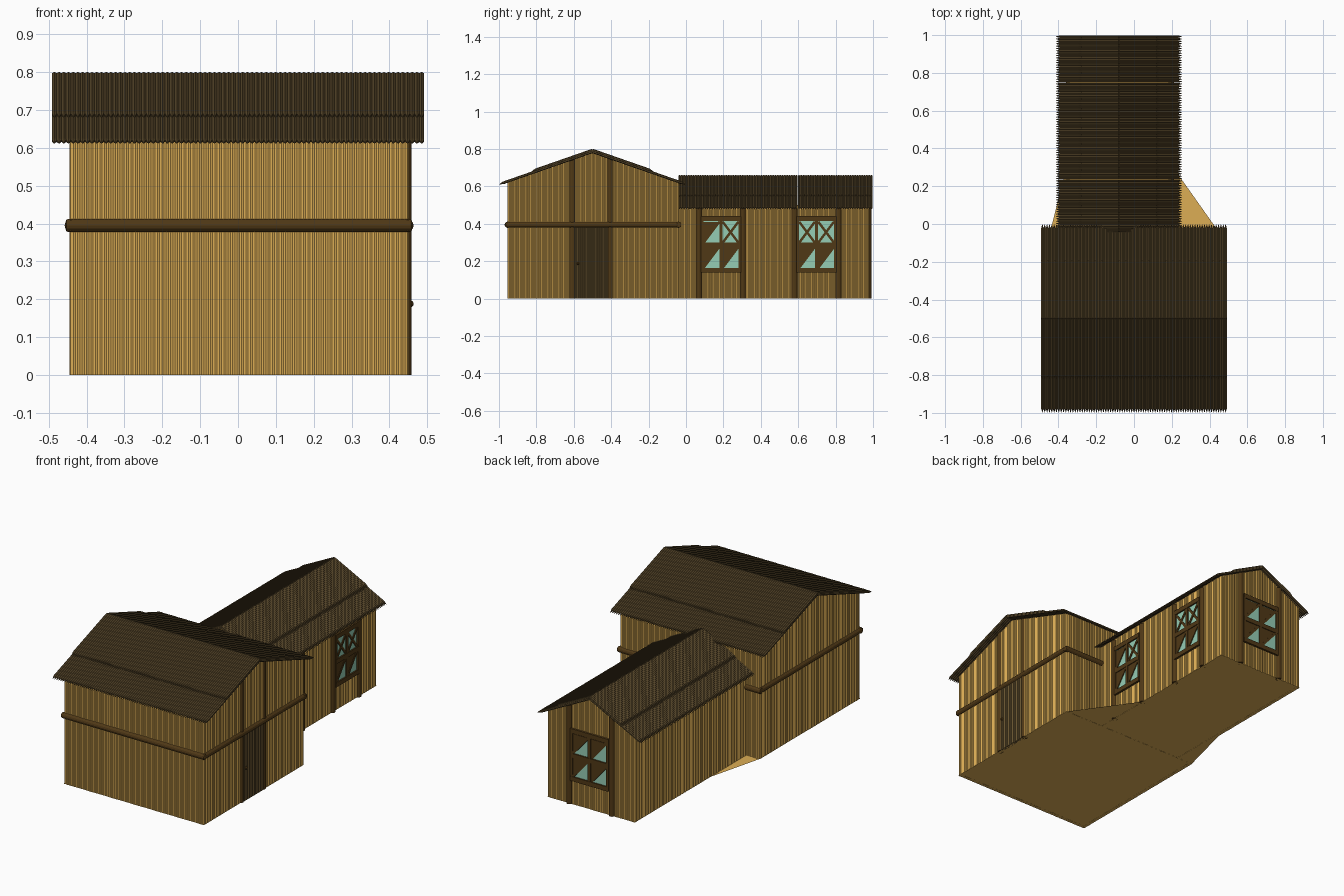
import bpy, bmesh, math
from mathutils import Vector, Matrix

if "Cube" in bpy.data.objects:
    bpy.data.objects.remove(bpy.data.objects["Cube"])


def material(name, rgb):
    m = bpy.data.materials.new(name)
    m.diffuse_color = (*rgb, 1)
    m.use_nodes = True
    m.node_tree.nodes["Principled BSDF"].inputs["Base Color"].default_value = m.diffuse_color
    return m


BAMBOO = material("bamboo", (0.72, 0.42, 0.09))
THATCH = material("thatch", (0.085, 0.055, 0.02))
TIMBER = material("timber", (0.08, 0.04, 0.008))
DOOR = material("door_wood", (0.14, 0.09, 0.03))
GLASS = material("glass", (0.30, 0.61, 0.46))


def finish(bm, name, mat, smooth=False):
    me = bpy.data.meshes.new(name)
    bm.to_mesh(me)
    bm.free()
    me.materials.append(mat)
    for p in me.polygons:
        p.use_smooth = smooth and len(p.vertices) == 4
    ob = bpy.data.objects.new(name, me)
    bpy.context.collection.objects.link(ob)
    return ob


def pole(bm, a, b, r, sides=8, r_end=None):
    a, b = Vector(a), Vector(b)
    d = b - a
    mat = Matrix.Translation((a + b) / 2) @ d.to_track_quat('Z', 'Y').to_matrix().to_4x4()
    bmesh.ops.create_cone(bm, cap_ends=True, segments=sides, radius1=r,
                          radius2=r if r_end is None else r_end, depth=d.length, matrix=mat)


def steps(a, b, pitch):
    n = round((b - a) / pitch)
    return [a + (b - a) * i / n for i in range(n + 1)]


def main_h(y):
    return 0.785 - 0.355 * abs(y + 0.5)


def wing_h(x):
    return 0.645 - 0.535 * abs(x + 0.08)


# Bamboo walls: rows of overlapping upright poles
def wall(name, p, q, height, pitch=0.0117):
    bm = bmesh.new()
    p, q = Vector(p), Vector(q)
    for t in steps(0, (q - p).length, pitch):
        c = p + (q - p).normalized() * t
        pole(bm, (c.x, c.y, 0), (c.x, c.y, height(c)), 0.01)
    finish(bm, name, BAMBOO)


wall("main_front_wall", (-0.435, -0.945), (0.43, -0.945), lambda c: main_h(c.y))
wall("main_back_wall", (-0.435, -0.045), (0.43, -0.045), lambda c: main_h(c.y))
wall("main_right_wall", (0.441, -0.945), (0.441, -0.05), lambda c: main_h(c.y))
wall("main_left_wall", (-0.435, -0.945), (-0.435, -0.05), lambda c: main_h(c.y))
wall("wing_right_wall", (0.19, -0.03), (0.19, 0.965), lambda c: wing_h(c.x))
wall("wing_left_wall", (-0.35, -0.03), (-0.35, 0.965), lambda c: wing_h(c.x))
wall("wing_back_wall", (-0.35, 0.97), (0.19, 0.97), lambda c: wing_h(c.x))


# Roofs: two overlapping layers of thatch stalks with pointed tips
def roof(name, start, end, place, ridge, half, eave, pitch=0.0125):
    bm = bmesh.new()
    slope = (ridge - eave) / half
    for t in steps(start, end, pitch):
        for s in (-1, 1):
            for run, lift in ((half, 0), (half * 0.65, 0.009)):
                def pt(k):
                    return place(t, s * k, ridge + lift - slope * k)
                pole(bm, pt(0), pt(run - 0.02), 0.0072, 6)
                pole(bm, pt(run - 0.02), pt(run), 0.0072, 6, 0.001)
    finish(bm, name, THATCH)


roof("main_roof", -0.485, 0.485, lambda t, k, z: (t, -0.5 + k, z), 0.785, 0.497, 0.612)
roof("wing_roof", -0.035, 0.992, lambda t, k, z: (-0.08 + k, t, z), 0.646, 0.333, 0.478)

# Floor sheet, flaring where the wing meets the main house
bm = bmesh.new()
outline = [(-0.445, -0.955), (0.451, -0.955), (0.451, -0.045), (0.2, 0.31),
           (0.2, 0.98), (-0.36, 0.98), (-0.36, 0.29), (-0.445, -0.045)]
bm.faces.new([bm.verts.new((x, y, 0.001)) for x, y in outline])
finish(bm, "floor", BAMBOO)

# Horizontal beams around the main house
bm = bmesh.new()
Z = 0.395
for y in (-0.953, -0.04):
    pole(bm, (-0.455, y, Z), (0.46, y, Z), 0.017, 12)
for x in (-0.442, 0.448):
    pole(bm, (x, -0.965, Z), (x, -0.045, Z), 0.016, 12)
beams = finish(bm, "girdle_beams", TIMBER)
bev = beams.modifiers.new("round_ends", 'BEVEL')
bev.width, bev.segments, bev.angle_limit = 0.006, 2, math.radians(60)

# Door with posts and knob
bm = bmesh.new()
for y in steps(-0.59, -0.42, 0.0117):
    pole(bm, (0.445, y, 0), (0.445, y, 0.385), 0.01)
finish(bm, "door", DOOR)
bm = bmesh.new()
for y in (-0.608, -0.405):
    pole(bm, (0.441, y, 0), (0.441, y, main_h(y)), 0.017, 12)
finish(bm, "door_posts", TIMBER)
bm = bmesh.new()
bmesh.ops.create_icosphere(bm, subdivisions=2, radius=0.009,
                           matrix=Matrix.Translation((0.455, -0.577, 0.188)))
finish(bm, "door_knob", TIMBER, True)


# Windows: glass sheet, crossed frame, diagonal glazing bars, side posts
def window(name, place, post_top, kinds):
    def bar(bm, a, b, w, d0, d1):
        a, b = Vector(a), Vector(b)
        n = (b - a).normalized()
        n = Vector((-n.y, n.x)) * w / 2
        prism(bm, [a - n, b - n, b + n, a + n], d0, d1)

    def prism(bm, pts, d0, d1):
        lo = [bm.verts.new(place(p[0], p[1], d0)) for p in pts]
        hi = [bm.verts.new(place(p[0], p[1], d1)) for p in pts]
        bm.faces.new(lo)
        bm.faces.new(hi)
        for i in range(len(pts)):
            j = (i + 1) % len(pts)
            bm.faces.new((lo[i], lo[j], hi[j], hi[i]))
        bmesh.ops.recalc_face_normals(bm, faces=bm.faces)

    bm = bmesh.new()
    bar(bm, (0, 0.15), (0, 0.43), 0.2, -0.005, 0.004)
    finish(bm, name + "_glass", GLASS)
    bm = bmesh.new()
    for z, w in ((0.152, 0.026), (0.286, 0.026), (0.428, 0.026)):
        bar(bm, (-0.105, z), (0.105, z), w, -0.005, 0.012)
    for u, w in ((-0.1, 0.014), (0, 0.018), (0.1, 0.014)):
        bar(bm, (u, 0.14), (u, 0.44), w, -0.005, 0.011)
    panes = [(-0.093, 0.299), (0.009, 0.299), (-0.093, 0.165), (0.009, 0.165)]
    for (u, z), kind in zip(panes, kinds):
        U, T = u + 0.084, z + 0.112
        bar(bm, (u, z), (U, T), 0.013, 0, 0.009)
        if kind == 'X':
            bar(bm, (u, T), (U, z), 0.013, 0, 0.008)
        else:
            prism(bm, [(u, z), (U, T), (u, T)], 0, 0.007)
    finish(bm, name + "_frame", TIMBER)
    bm = bmesh.new()
    for u in (-0.118, 0.118):
        pole(bm, place(u, 0, -0.005), place(u, post_top, -0.005), 0.017, 12)
    finish(bm, name + "_posts", TIMBER)


window("side_window_near", lambda u, z, d: (0.2 + d, 0.187 + u, z), 0.49, "/X//")
window("side_window_far", lambda u, z, d: (0.2 + d, 0.698 + u, z), 0.49, "XX//")
window("back_window", lambda u, z, d: (-0.075 - u * 1.15, 0.98 + d, z), 0.57, "////")
